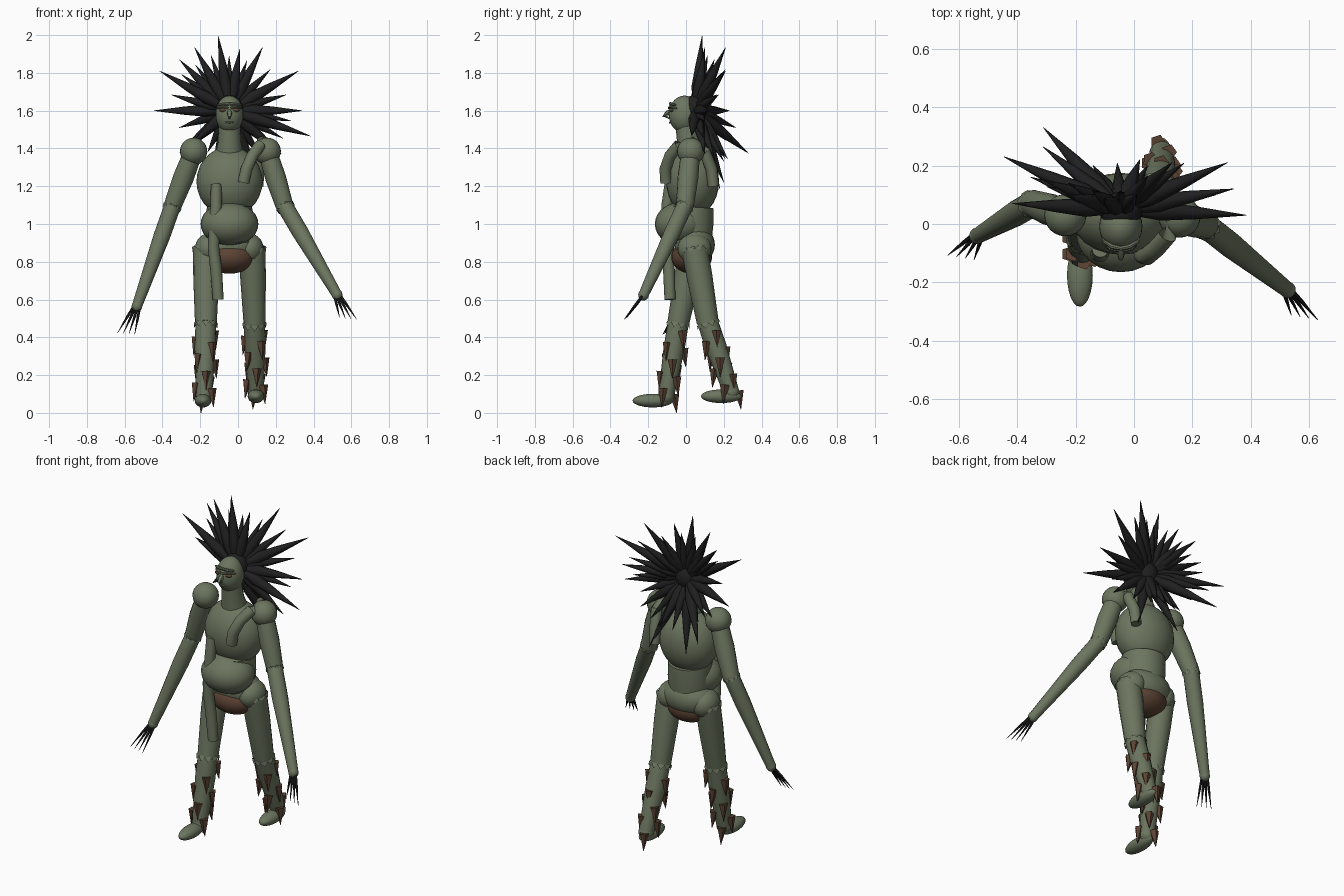
import bpy, bmesh, math
from mathutils import Vector as V

old = bpy.data.objects.get("Cube")
if old:
    bpy.data.objects.remove(old)


def material(name, rgb):
    m = bpy.data.materials.new(name)
    m.use_nodes = True
    m.diffuse_color = (*rgb, 1)
    m.node_tree.nodes["Principled BSDF"].inputs["Base Color"].default_value = (*rgb, 1)
    return m


SKIN = material("moss green", (0.15, 0.18, 0.115))
BROWN = material("bark brown", (0.105, 0.055, 0.033))
BLACK = material("black", (0.014, 0.014, 0.015))


def finish(name, bm, mat, angle=40):
    bmesh.ops.recalc_face_normals(bm, faces=bm.faces)
    me = bpy.data.meshes.new(name)
    bm.to_mesh(me)
    bm.free()
    me.materials.append(mat)
    ob = bpy.data.objects.new(name, me)
    bpy.context.collection.objects.link(ob)
    bpy.ops.object.select_all(action="DESELECT")
    ob.select_set(True)
    bpy.context.view_layer.objects.active = ob
    bpy.ops.object.shade_smooth_by_angle(angle=math.radians(angle))
    return ob


def ball(name, centre, radii, mat=SKIN):
    bm = bmesh.new()
    bmesh.ops.create_uvsphere(bm, u_segments=24, v_segments=14, radius=1)
    for v in bm.verts:
        v.co = V(a * b + c for a, b, c in zip(v.co, radii, centre))
    return finish(name, bm, mat)


def add_tube(bm, points, radii, sides):
    """Round tube through the points, with a radius at each."""
    pts = [V(p) for p in points]
    rings = []
    for i, (p, r) in enumerate(zip(pts, radii)):
        d = (pts[min(i + 1, len(pts) - 1)] - pts[max(i - 1, 0)]).normalized()
        ref = V((0, 1, 0)) if abs(d.y) < 0.8 else V((1, 0, 0))
        a = d.cross(ref).normalized()
        b = d.cross(a)
        rings.append([bm.verts.new(p + r * (a * math.cos(t) + b * math.sin(t)))
                      for t in (2 * math.pi * k / sides for k in range(sides))])
    for q, s in zip(rings, rings[1:]):
        for k in range(sides):
            n = (k + 1) % sides
            bm.faces.new((q[k], q[n], s[n], s[k]))
    bm.faces.new(rings[0])
    bm.faces.new(rings[-1])


def tube(name, points, radii, mat=SKIN, sides=16):
    bm = bmesh.new()
    add_tube(bm, points, radii, sides)
    return finish(name, bm, mat)


def ragged_cuff(name, start, end, radius, mat=SKIN, teeth=10, first=0, span=1, depth=0.03):
    """Zigzag strip around a limb; span is the fraction of the circle."""
    start, end = V(start), V(end)
    d = (end - start).normalized()
    a = d.cross(V((0, 1, 0))).normalized()
    b = d.cross(a)
    bm = bmesh.new()
    rows = []
    for k in range(2 * teeth + 1):
        t = first + 2 * math.pi * span * k / (2 * teeth)
        out = radius * (a * math.cos(t) + b * math.sin(t))
        drop = depth if k % 2 else depth * 0.15
        rows.append((bm.verts.new(start + out * 0.97), bm.verts.new(start + d * drop + out * 1.06)))
    for q, s in zip(rows, rows[1:]):
        bm.faces.new((q[0], s[0], s[1], q[1]))
    return finish(name, bm, mat, 30)


CX = -0.045

# Torso
ball("chest", (CX, 0.035, 1.225), (0.175, 0.14, 0.185))
tube("waist", [(CX, 0.02, 0.9), (CX, 0.02, 1.0), (CX, 0.025, 1.09)], [0.115, 0.125, 0.12], sides=24)
ball("belly", (CX, -0.03, 1.0), (0.153, 0.135, 0.115))
ball("pelvis", (CX, 0.045, 0.89), (0.155, 0.108, 0.105))
ball("loincloth", (CX, 0.03, 0.825), (0.135, 0.108, 0.088), BROWN)
tube("neck", [(CX, 0.03, 1.36), (CX, 0.015, 1.43), (CX, 0.0, 1.53)], [0.075, 0.062, 0.056])

# Head and face
ball("head", (CX, -0.008, 1.58), (0.074, 0.083, 0.1))
tube("nose", [(CX, -0.075, 1.605), (CX, -0.1, 1.585), (CX, -0.117, 1.572), (CX, -0.088, 1.56)],
     [0.008, 0.014, 0.009, 0.006], sides=8)
tube("forehead_band", [(CX + x, -0.083 + 7 * x * x, 1.637 - 2 * x * x) for x in (-0.06, -0.03, 0, 0.03, 0.06)],
     [0.006, 0.009, 0.008, 0.009, 0.006], sides=8)
for side, word in ((-1, "right"), (1, "left")):
    ball(word + "_eye", (CX + side * 0.032, -0.075, 1.603), (0.022, 0.012, 0.01), BROWN)
    tube(word + "_brow", [(CX + side * 0.008, -0.09, 1.614), (CX + side * 0.035, -0.084, 1.622),
                          (CX + side * 0.064, -0.05, 1.612)], [0.006, 0.008, 0.004], sides=8)
tube("mouth", [(CX - 0.022, -0.078, 1.54), (CX, -0.086, 1.537), (CX + 0.022, -0.078, 1.54)],
     [0.003, 0.005, 0.003], sides=8)

# Hair: long outer spikes, with shorter ones between neighbours
ball("hair_cap", (CX, 0.045, 1.605), (0.072, 0.065, 0.078), BLACK)
root = V((CX, 0.05, 1.6))
tips = [V(t) for t in (
    (0.23, 0.1, 1.37), (0.385, 0.03, 1.465), (0.34, 0.12, 1.6), (0.32, 0.21, 1.81),
    (0.13, 0.21, 1.935), (0.01, 0.1, 1.925), (-0.105, 0.085, 1.995), (-0.23, 0.1, 1.935),
    (-0.31, 0.15, 1.87), (-0.415, 0.07, 1.81), (-0.445, 0.23, 1.6), (-0.31, 0.33, 1.375),
    (-0.24, 0.1, 1.43), (-0.14, 0.2, 1.22), (0.02, 0.22, 1.345), (0.12, 0.18, 1.185))]
bm = bmesh.new()
for i, tip in enumerate(tips):
    between = (tip + tips[i - 1]) / 2
    for goal, size, width in ((tip, 1, 0.032), (root.lerp(between, 0.8), 0.8, 0.028)):
        goal = goal + V((0, 0 if size == 1 else 0.03, 0))
        add_tube(bm, [root, root.lerp(goal, 0.32), root.lerp(goal, 0.6), goal],
                 [0.014, width, width * 0.68, 0.001], 8)
finish("hair_spikes", bm, BLACK, 50)

# Arms with clawed hands
arms = {
    "right": [(-0.235, 0.03, 1.385), (-0.345, 0.07, 1.1), (-0.535, -0.04, 0.565), (-0.592, -0.115, 0.42)],
    "left": [(0.155, 0.025, 1.385), (0.245, -0.005, 1.1), (0.525, -0.225, 0.625), (0.583, -0.32, 0.5)]}
for word, joints in arms.items():
    shoulder, elbow, wrist, claw = [V(j) for j in joints]
    ball(word + "_shoulder", shoulder, (0.072, 0.072, 0.072))
    tube(word + "_upper_arm", [shoulder, shoulder.lerp(elbow, 0.5), elbow], [0.05, 0.055, 0.047])
    ball(word + "_elbow", elbow, (0.046, 0.046, 0.046))
    tube(word + "_forearm", [elbow, elbow.lerp(wrist, 0.3), wrist], [0.044, 0.044, 0.027])
    ragged_cuff(word + "_elbow_cuff", elbow, wrist, 0.047, depth=0.025)
    ball(word + "_hand", wrist, (0.028, 0.028, 0.03))
    bm = bmesh.new()
    for k in (-1.5, -0.5, 0.5, 1.5):
        spread = V((0.03 * k, -0.005 * k, -0.003 * k))
        base = wrist + spread * 0.35
        add_tube(bm, [base, base.lerp(claw + spread, 0.4), claw + spread], [0.007, 0.007, 0.001], 6)
    finish(word + "_claws", bm, BLACK)

# Legs, feet and shin thorns
legs = {
    "right": [(-0.168, 0.035, 0.87), (-0.17, -0.04, 0.48), (-0.18, -0.105, 0.09), (-0.185, -0.175, 0.065)],
    "left": [(0.075, 0.045, 0.87), (0.087, 0.115, 0.48), (0.095, 0.24, 0.11), (0.095, 0.187, 0.088)]}
for word, joints in legs.items():
    hip, knee, ankle, foot = [V(j) for j in joints]
    side = -1 if word == "right" else 1
    ball(word + "_hip", hip + V((-0.015 * side, 0, 0)), (0.075, 0.09, 0.08))
    tube(word + "_thigh", [hip, hip.lerp(knee, 0.4), knee], [0.07, 0.068, 0.058])
    ragged_cuff(word + "_hip_cuff", hip + V((0, 0, 0.01)), knee, 0.071, depth=0.025)
    ragged_cuff(word + "_hip_fringe", hip.lerp(knee, 0.03), knee, 0.072, BROWN, 4,
                -0.9 if side < 0 else math.pi - 0.9, 0.3, 0.06)
    ball(word + "_knee", knee, (0.056, 0.056, 0.05))
    ragged_cuff(word + "_knee_cuff", knee, ankle, 0.06, depth=0.03)
    tube(word + "_shin", [knee, knee.lerp(ankle, 0.35), ankle], [0.055, 0.056, 0.042])
    ball(word + "_ankle", ankle, (0.043, 0.043, 0.043))
    ball(word + "_foot", foot, (0.044, 0.108, 0.036))
    bm = bmesh.new()
    for k in range(12):
        t = 0.12 + 0.078 * k
        angle = 2.4 * k + 0.6
        out = V((math.cos(angle), math.sin(angle), 0))
        top = knee.lerp(ankle, t) + out * (0.054 - 0.01 * t)
        add_tube(bm, [top, top + out * 0.012 + V((0, 0, -0.1))], [0.027, 0.001], 5)
    finish(word + "_shin_thorns", bm, BROWN, 20)

# Hanging coils: one down the belly side, one slung over the left shoulder
tube("belly_coil", [(-0.115, -0.085, 1.21), (-0.115, -0.1, 1.1), (-0.125, -0.1, 0.98), (-0.13, -0.095, 0.88),
                    (-0.115, -0.09, 0.75), (-0.105, -0.085, 0.6)],
     [0.029, 0.03, 0.03, 0.03, 0.031, 0.029])
tube("shoulder_coil", [(0.03, -0.105, 1.22), (0.045, -0.11, 1.29), (0.075, -0.085, 1.36), (0.115, -0.04, 1.415),
                       (0.13, 0.03, 1.435), (0.125, 0.1, 1.38), (0.11, 0.135, 1.29), (0.105, 0.145, 1.2)],
     [0.031, 0.031, 0.031, 0.031, 0.031, 0.031, 0.031, 0.029])
